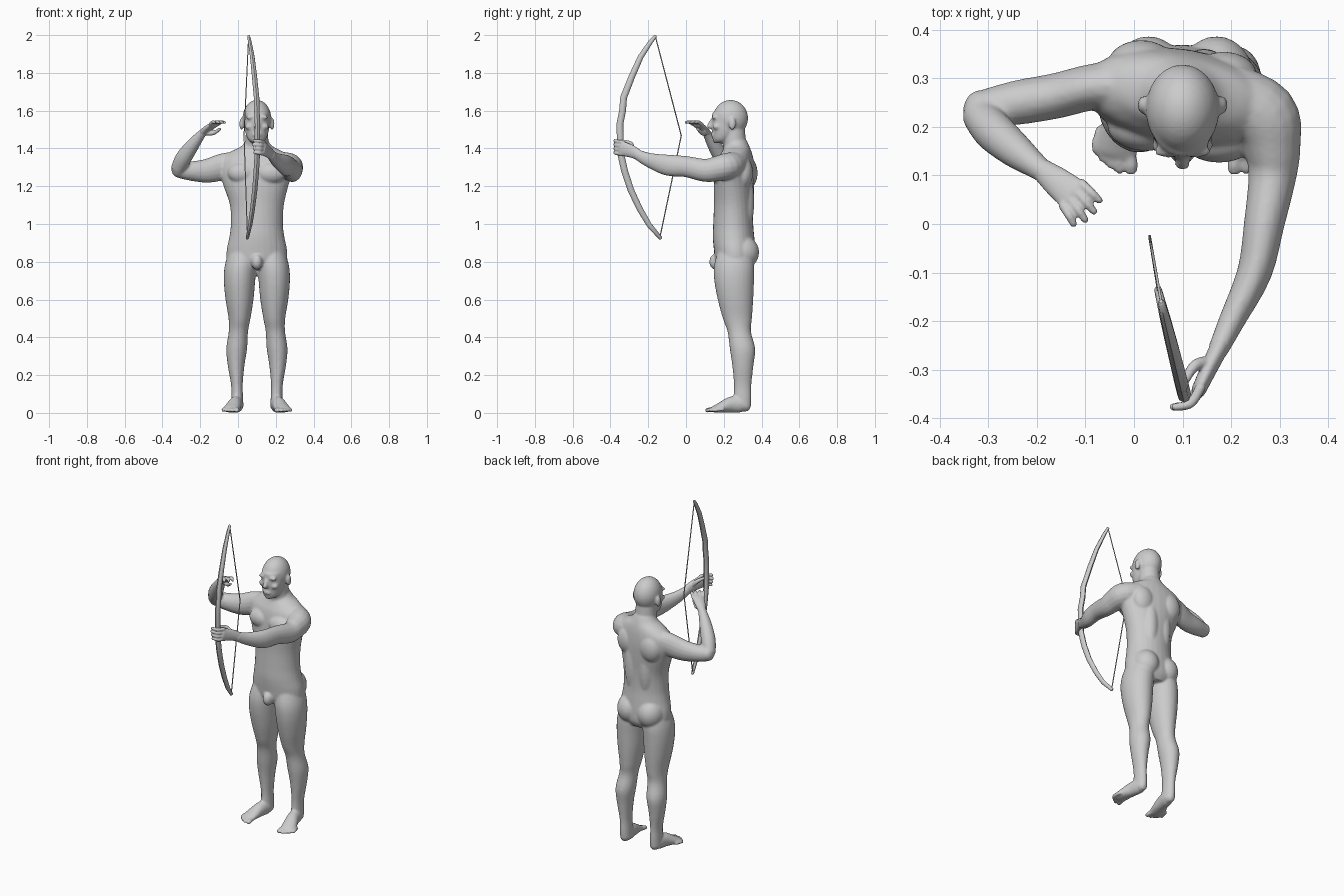
import bpy, bmesh, math
from mathutils import Vector, Matrix

CX = 0.10  # body's mirror line


def resample(rows, sub):
    """Catmull-Rom interpolation of control rows."""
    R = [Vector(r) for r in rows]
    if sub < 2:
        return R
    out = []
    for i in range(len(R) - 1):
        a, b, c, d = R[max(i - 1, 0)], R[i], R[i + 1], R[min(i + 2, len(R) - 1)]
        for k in range(sub):
            t = k / sub
            out.append(0.5 * (2 * b + (c - a) * t + (2 * a - 5 * b + 4 * c - d) * t * t
                              + (3 * b - a - 3 * c + d) * t ** 3))
    return out + [R[-1]]


def loft(bm, rings):
    vs = [[bm.verts.new(p) for p in ring] for ring in rings]
    n = len(vs[0])
    for r0, r1 in zip(vs, vs[1:]):
        for i in range(n):
            bm.faces.new((r0[i], r0[(i + 1) % n], r1[(i + 1) % n], r1[i]))
    bm.faces.new(vs[0][::-1])
    bm.faces.new(vs[-1])


def column(bm, rows, n=28, sub=4):
    """Stack of level ellipses: (z, cx, cy, rx, ry, yaw degrees)."""
    rings = []
    for z, cx, cy, rx, ry, yaw in resample(rows, sub):
        m = Matrix.Rotation(math.radians(yaw), 3, 'Z')
        rings.append([m @ Vector((rx * math.cos(2 * math.pi * i / n),
                                  ry * math.sin(2 * math.pi * i / n), 0)) + Vector((cx, cy, z))
                      for i in range(n)])
    loft(bm, rings)


def tube(bm, rows, n=16, sub=4, ref=(0, 0, 1), rounded=True):
    """Tube along points: (x, y, z, half width, half height)."""
    rows = resample(rows, sub)
    P = [r[:3] for r in rows]
    P = [Vector(p) for p in P]
    rings = []
    last = len(P) - 1

    def ring(p, t, a, b):
        u = t.cross(Vector(ref)).normalized()
        v = u.cross(t)
        return [p + u * a * math.cos(2 * math.pi * i / n) + v * b * math.sin(2 * math.pi * i / n)
                for i in range(n)]
    for i, p in enumerate(P):
        t = (P[min(i + 1, last)] - P[max(i - 1, 0)]).normalized()
        a, b = rows[i][3], rows[i][4]
        e = min(a, b) * 0.6
        if rounded and i == 0:
            rings.append(ring(p - t * e, t, a * .55, b * .55))
        rings.append(ring(p, t, a, b))
        if rounded and i == last:
            rings.append(ring(p + t * e, t, a * .55, b * .55))
    loft(bm, rings)


def ball(bm, c, s):
    bmesh.ops.create_uvsphere(bm, u_segments=24, v_segments=14, radius=1,
                              matrix=Matrix.Translation(c) @ Matrix.Diagonal((*s, 1)))


def finish(bm, name, voxel=None, smooth=0):
    bmesh.ops.recalc_face_normals(bm, faces=bm.faces)
    me = bpy.data.meshes.new(name)
    bm.to_mesh(me)
    bm.free()
    ob = bpy.data.objects.new(name, me)
    bpy.context.collection.objects.link(ob)
    me.shade_smooth()
    if voxel:
        r = ob.modifiers.new("fuse", 'REMESH')
        r.mode, r.voxel_size, r.use_smooth_shade = 'VOXEL', voxel, True
        s = ob.modifiers.new("soften", 'SMOOTH')
        s.factor, s.iterations = 0.5, smooth
    return ob


# ---- body: torso, neck, head, arms and legs fused into one skin
bm = bmesh.new()
column(bm, [(.76, CX, .265, .10, .08, 0), (.80, CX, .262, .155, .105, 0),
            (.86, CX, .258, .160, .110, 0), (.93, CX, .252, .146, .110, 0),
            (1.0, CX, .250, .138, .106, 0), (1.1, CX, .252, .143, .104, -3),
            (1.2, .095, .254, .172, .106, -7), (1.28, .095, .258, .198, .102, -9),
            (1.34, .098, .262, .195, .092, -9), (1.38, CX, .268, .145, .078, -8),
            (1.41, CX, .270, .085, .066, -4), (1.44, CX, .268, .06, .055, 0)])
column(bm, [(1.36, CX, .268, .072, .065, 0), (1.42, CX, .258, .063, .062, 0),
            (1.50, CX, .25, .058, .062, 0)])
# head
ball(bm, (CX, .236, 1.56), (.076, .093, .097))
column(bm, [(1.428, CX, .182, .022, .024, 0), (1.445, CX, .190, .045, .048, 0),
            (1.48, CX, .205, .060, .066, 0), (1.53, CX, .212, .067, .076, 0),
            (1.59, CX, .215, .066, .076, 0)])
tube(bm, [(CX, .146, 1.555, .010, .012), (CX, .130, 1.53, .012, .014),
          (CX, .122, 1.513, .017, .013)], sub=2, ref=(0, 1, 0))
ball(bm, (CX, .143, 1.472), (.026, .012, .012))
ball(bm, (CX, .158, 1.442), (.024, .016, .016))
for s in (-1, 1):
    ball(bm, (CX + s * .03, .150, 1.565), (.03, .014, .011))
    ball(bm, (CX + s * .038, .162, 1.515), (.025, .02, .018))
    ball(bm, (CX + s * .081, .245, 1.53), (.012, .019, .033))
    # chest, back and seat muscles
    ball(bm, (CX + s * .075, .19 - s * .012, 1.27), (.08, .052, .058))
    ball(bm, (CX + s * .045, .315, 1.12), (.048, .046, .17))
    ball(bm, (CX + s * .085, .315 - s * .012, 1.27), (.07, .052, .085))
    ball(bm, (CX + s * .07, .298, .85), (.078, .089, .09))
    # leg
    legs = [(.86, .072, .26, .075, .09), (.78, .086, .255, .084, .106), (.70, .092, .255, .083, .105),
            (.60, .092, .262, .074, .094), (.50, .092, .272, .058, .077), (.43, .098, .282, .051, .062),
            (.34, .107, .299, .055, .067), (.25, .110, .301, .044, .056), (.15, .106, .300, .031, .046),
            (.08, .104, .299, .031, .047), (.03, .103, .298, .032, .046)]
    column(bm, [(z, CX + s * o, y, rx, ry, 0) for z, o, y, rx, ry in legs])
    # foot
    foot = [(.103, .325, .030, .024, .028), (.104, .295, .044, .034, .043), (.114, .24, .044, .036, .043),
            (.129, .185, .029, .043, .028), (.138, .145, .018, .044, .017)]
    tube(bm, [(CX + s * o, y, z, a, b) for o, y, z, a, b in foot])
    for o, y, r in ((.106, .108, .014), (.130, .108, .011), (.147, .117, .010),
                    (.163, .130, .010), (.178, .147, .010)):
        tube(bm, [(CX + s * (o * .8 + .027), y + .05, .018, r, r), (CX + s * o, y + .02, .017, r, r),
                  (CX + s * o, y, .012, r, r * .85)], n=10)
ball(bm, (CX, .158, .80), (.03, .035, .042))
# bow arm, stretched forward
tube(bm, [(.19, .275, 1.325, .06, .06), (.265, .225, 1.308, .072, .070), (.284, .16, 1.292, .060, .066),
          (.285, .10, 1.284, .050, .061), (.268, .0, 1.304, .042, .056), (.248, -.10, 1.312, .036, .056),
          (.201, -.20, 1.340, .027, .038), (.172, -.262, 1.370, .021, .028)])
# string arm, bent
tube(bm, [(.0, .285, 1.32, .055, .065), (-.08, .283, 1.303, .048, .071), (-.16, .264, 1.282, .047, .064),
          (-.24, .250, 1.280, .046, .053), (-.308, .238, 1.285, .039, .043)])
ball(bm, (-.316, .234, 1.288), (.036, .042, .042))
tube(bm, [(-.318, .226, 1.292, .038, .040), (-.288, .190, 1.350, .042, .044),
          (-.242, .150, 1.415, .036, .036), (-.200, .118, 1.468, .026, .025),
          (-.178, .102, 1.490, .023, .019)])
finish(bm, "body", .0065, 5)

# ---- hand near the string, open with fingers spread
bm = bmesh.new()
tube(bm, [(-.195, .116, 1.475, .022, .020), (-.16, .088, 1.505, .031, .018),
          (-.125, .060, 1.527, .036, .013)])
K, D, W = Vector((-.128, .062, 1.527)), Vector((.77, -.64, 0)), Vector((.64, .77, 0))
for o, tip, ln in ((-.029, -.046, .044), (-.010, -.024, .057), (.010, .001, .060), (.029, .026, .054)):
    p = [K + W * o, K + W * (o + tip) / 2 + D * ln * .55 + Vector((0, 0, .013)),
         K + W * tip + D * ln + Vector((0, 0, .010))]
    tube(bm, [(*q, r, r) for q, r in zip(p, (.0105, .0095, .0075))], n=10)
tube(bm, [(-.165, .100, 1.482, .014, .014), (-.130, .085, 1.482, .012, .012),
          (-.095, .062, 1.503, .008, .008)], n=10)
finish(bm, "string_hand", .004, 3)

# ---- hand gripping the bow
bm = bmesh.new()
tube(bm, [(.178, -.25, 1.365, .020, .028), (.158, -.290, 1.385, .018, .034),
          (.132, -.345, 1.402, .015, .040)])
for i in range(4):
    z = 1.434 - .021 * i
    tube(bm, [(.138, -.335, z, .011, .011), (.116, -.370, z + .004, .010, .010),
              (.078 + .004 * abs(i - 1), -.377, z + .008, .008, .008)], n=10)
tube(bm, [(.155, -.285, 1.395, .015, .015), (.125, -.292, 1.425, .012, .012),
          (.104, -.325, 1.437, .009, .009)], n=10)
finish(bm, "bow_hand", .004, 3)


# ---- bow and drawn string, both lying in one tilted plane
def bow_x(y):
    return .052 - (y + .145) * .25


bm = bmesh.new()
limb = [(-.162, 1.995, .009), (-.187, 1.965, .012), (-.24, 1.885, .015), (-.287, 1.78, .017),
        (-.330, 1.67, .018), (-.336, 1.60, .018), (-.350, 1.53, .018), (-.348, 1.45, .018),
        (-.345, 1.37, .018), (-.325, 1.28, .018), (-.292, 1.18, .017), (-.245, 1.08, .016),
        (-.195, .995, .014), (-.135, .925, .010)]
tube(bm, [(bow_x(y), y, z, r, r * .8) for y, z, r in limb], n=8, sub=1, ref=(1, 0, 0))
bow = finish(bm, "bow")
bm = bmesh.new()
nock = (.032, -.025, 1.468)
for y, z in ((-.16, 1.985), (-.137, .935)):
    tube(bm, [(bow_x(y), y, z, .003, .003), (*nock, .003, .003)], n=6, sub=1, ref=(1, 0, 0))
string = finish(bm, "bow_string")
for ob in (bow, string):
    bpy.context.view_layer.objects.active = ob
    ob.select_set(True)
bpy.ops.object.shade_smooth_by_angle(angle=math.radians(50))
